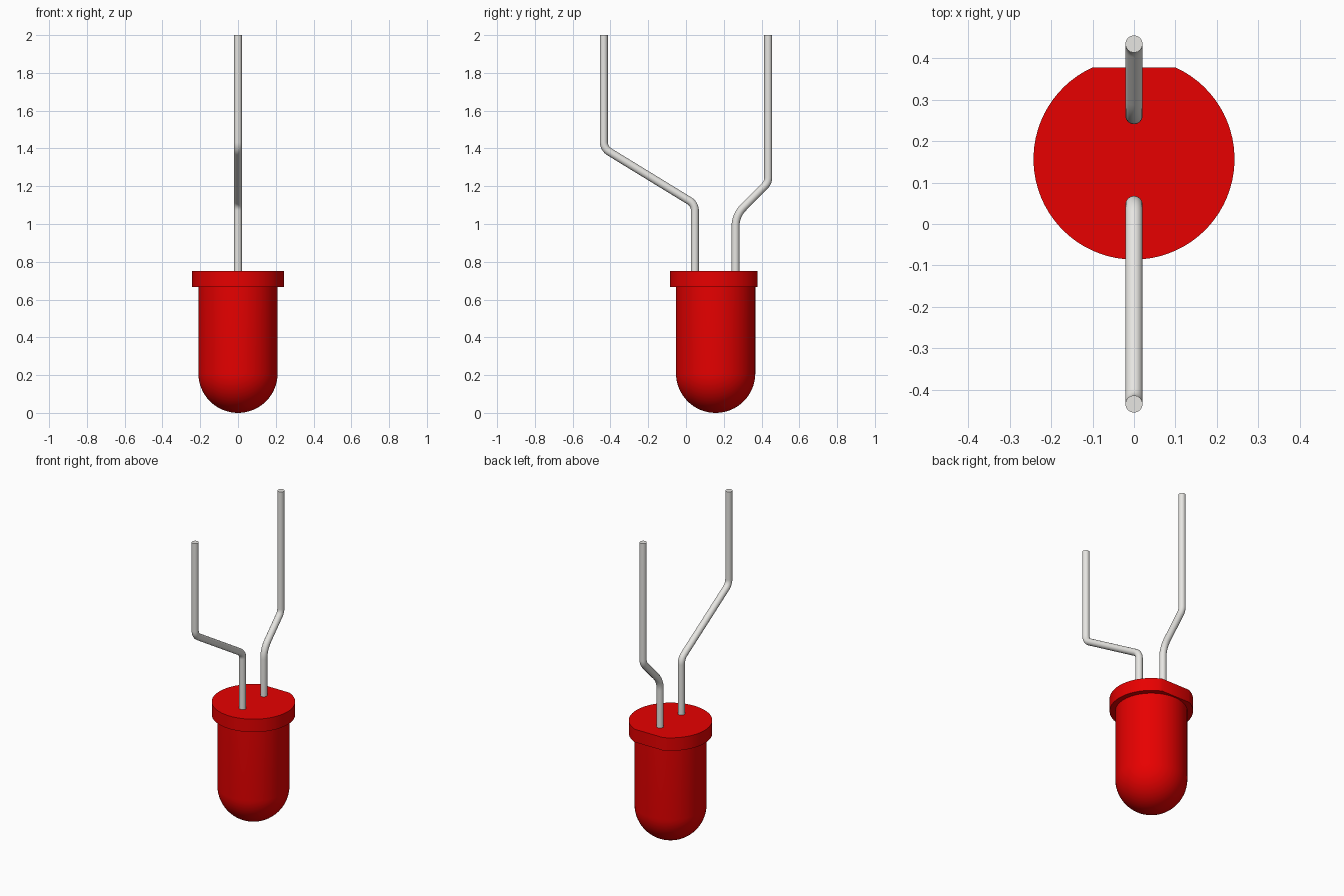
import bpy, bmesh, math
from mathutils import Vector

cube = bpy.data.objects.get("Cube")
if cube:
    bpy.data.objects.remove(cube, do_unlink=True)

CY = 0.157          # centre of the bulb along y
BODY_R = 0.21
RIM_R = 0.243
RIM_LOW, RIM_TOP = 0.667, 0.75
FLAT_Y = 0.378
WIRE_R = 0.021


def material(name, color):
    m = bpy.data.materials.new(name)
    m.use_nodes = True
    m.diffuse_color = color
    m.node_tree.nodes["Principled BSDF"].inputs["Base Color"].default_value = color
    return m


red = material("red plastic", (0.8, 0, 0, 1))
metal = material("light grey metal", (0.8, 0.79, 0.76, 1))


def finish(obj, mat):
    obj.data.materials.append(mat)
    bpy.ops.object.select_all(action="DESELECT")
    obj.select_set(True)
    bpy.context.view_layer.objects.active = obj
    bpy.ops.object.shade_smooth_by_angle(angle=math.radians(35))


def mesh_object(name, bm, mat):
    bmesh.ops.recalc_face_normals(bm, faces=bm.faces)
    me = bpy.data.meshes.new(name)
    bm.to_mesh(me)
    bm.free()
    obj = bpy.data.objects.new(name, me)
    bpy.context.collection.objects.link(obj)
    finish(obj, mat)


# Bulb body: a domed profile spun around the vertical axis
bm = bmesh.new()
steps = 16
profile = [(BODY_R * math.sin(a), BODY_R * (1 - math.cos(a)))
           for a in (i * math.pi / 2 / steps for i in range(steps + 1))]
profile.append((BODY_R, RIM_LOW + 0.01))
verts = [bm.verts.new((r, CY, z)) for r, z in profile]
edges = [bm.edges.new(pair) for pair in zip(verts, verts[1:])]
bmesh.ops.spin(bm, geom=verts + edges, cent=(0, CY, 0), axis=(0, 0, 1),
               angle=math.tau, steps=64)
bmesh.ops.remove_doubles(bm, verts=bm.verts, dist=0.0001)
mesh_object("bulb_body", bm, red)

# Rim: a disc with one flat side, extruded upwards
bm = bmesh.new()
half = math.acos((FLAT_Y - CY) / RIM_R)
count = 64
outline = []
for i in range(count + 1):
    a = math.pi / 2 + half + (math.tau - 2 * half) * i / count
    outline.append(bm.verts.new((RIM_R * math.cos(a), CY + RIM_R * math.sin(a), RIM_LOW)))
base = bm.faces.new(outline)
top = bmesh.ops.extrude_face_region(bm, geom=[base], use_keep_orig=True)["geom"]
bmesh.ops.translate(bm, verts=[v for v in top if isinstance(v, bmesh.types.BMVert)],
                    vec=(0, 0, RIM_TOP - RIM_LOW))
mesh_object("rim", bm, red)


def rounded_path(corners, radii, steps=8):
    """Replace every inner corner with a circular bend."""
    path = [corners[0]]
    for before, p, after, r in zip(corners, corners[1:], corners[2:], radii):
        d1, d2 = (before - p).normalized(), (after - p).normalized()
        half_angle = d1.angle(d2) / 2
        centre = p + (d1 + d2).normalized() * (r / math.sin(half_angle))
        reach = r / math.tan(half_angle)
        start = (p + d1 * reach - centre).normalized()
        end = (p + d2 * reach - centre).normalized()
        path += [centre + start.slerp(end, i / steps) * r for i in range(steps + 1)]
    return path + [corners[-1]]


def lead(name, y_low, z_low, y_high, z_high, radii):
    """A round wire that leaves the rim, jogs sideways and rises again."""
    corners = [Vector((0, y, z)) for y, z in
               ((y_low, RIM_TOP - 0.02), (y_low, z_low), (y_high, z_high), (y_high, 2))]
    curve = bpy.data.curves.new(name, "CURVE")
    curve.dimensions = "3D"
    curve.bevel_depth = WIRE_R
    curve.bevel_resolution = 6
    curve.use_fill_caps = True
    path = rounded_path(corners, radii)
    spline = curve.splines.new("POLY")
    spline.points.add(len(path) - 1)
    for point, co in zip(spline.points, path):
        point.co = (*co, 1)
    obj = bpy.data.objects.new(name, curve)
    bpy.context.collection.objects.link(obj)
    bpy.ops.object.select_all(action="DESELECT")
    obj.select_set(True)
    bpy.context.view_layer.objects.active = obj
    bpy.ops.object.convert(target="MESH")
    finish(bpy.context.object, metal)


# Two wire leads
lead("front_lead", 0.047, 1.105, -0.435, 1.4, (0.06, 0.06))
lead("back_lead", 0.262, 1.045, 0.435, 1.22, (0.14, 0.06))
